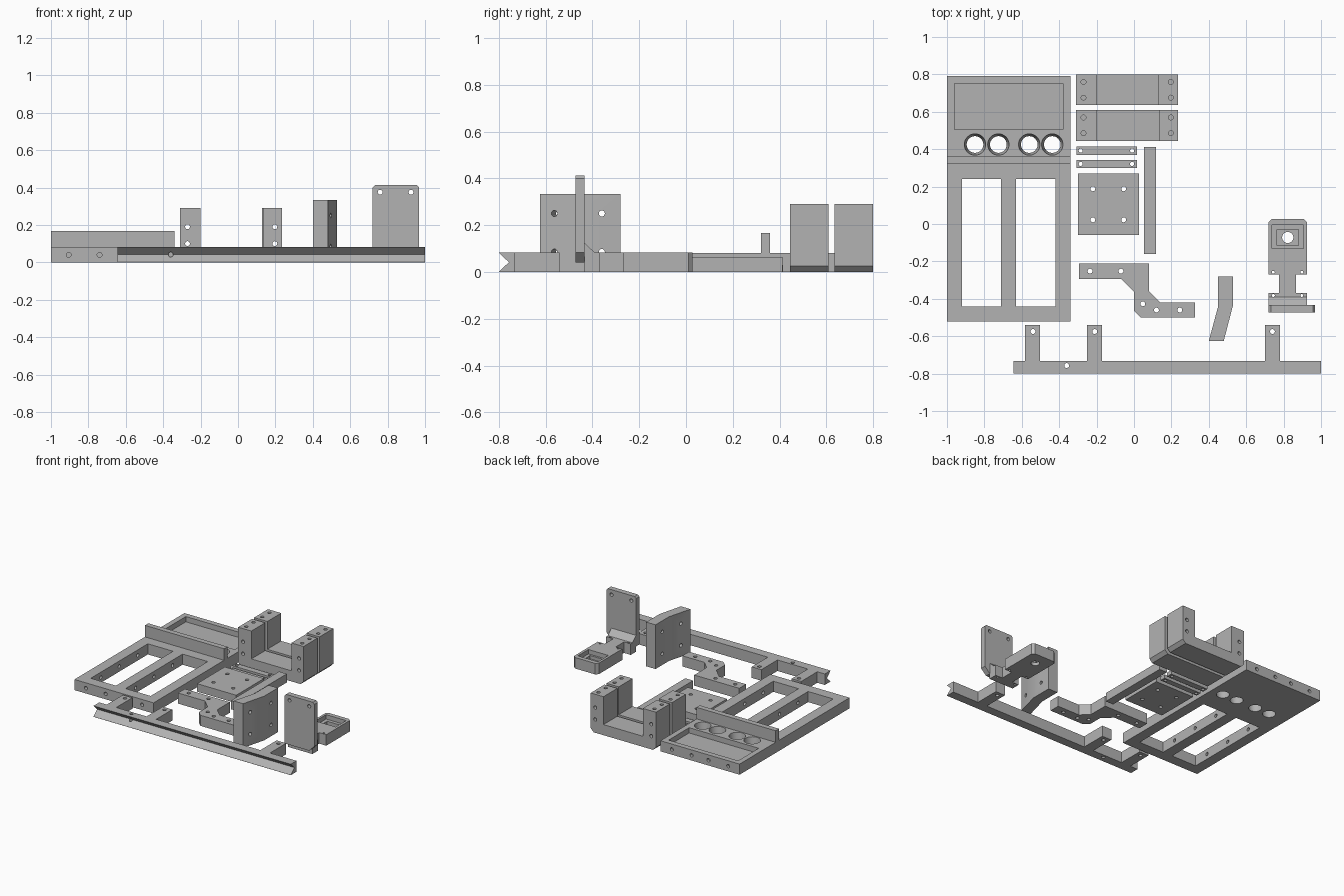
import bpy, bmesh, math
from mathutils import Vector

if "Cube" in bpy.data.objects:
    bpy.data.objects.remove(bpy.data.objects["Cube"])

grey = bpy.data.materials.new("plain_grey")
grey.diffuse_color = (0.45, 0.45, 0.45, 1)
grey.use_nodes = True
grey.node_tree.nodes["Principled BSDF"].inputs["Base Color"].default_value = grey.diffuse_color


def add_prism(bm, pts, lo, hi, axis="z"):
    """Extrude a 2D outline along an axis."""
    place = {"x": lambda a, b, h: (h, a, b),
             "y": lambda a, b, h: (a, h, b),
             "z": lambda a, b, h: (a, b, h)}[axis]
    low = [bm.verts.new(place(a, b, lo)) for a, b in pts]
    top = [bm.verts.new(place(a, b, hi)) for a, b in pts]
    faces = [bm.faces.new(low), bm.faces.new(top)]
    n = len(pts)
    for i in range(n):
        j = (i + 1) % n
        faces.append(bm.faces.new((low[i], low[j], top[j], top[i])))
    bmesh.ops.recalc_face_normals(bm, faces=faces)


def rect(x0, x1, y0, y1):
    return [(x0, y0), (x1, y0), (x1, y1), (x0, y1)]


def add_box(bm, x0, x1, y0, y1, z0, z1):
    add_prism(bm, rect(x0, x1, y0, y1), z0, z1)


def add_hole(bm, start, end, r, r_end=None, n=24):
    """Cylinder or cone between two points."""
    a, b = Vector(start), Vector(end)
    d = b - a
    mat = d.to_track_quat("Z", "Y").to_matrix().to_4x4()
    mat.translation = (a + b) / 2
    bmesh.ops.create_cone(bm, cap_ends=True, segments=n, radius1=r,
                          radius2=r if r_end is None else r_end,
                          depth=d.length, matrix=mat)


def drill(bm, spots, r=0.013):
    for x, y in spots:
        add_hole(bm, (x, y, -0.05), (x, y, 0.5), r)


def to_object(name, bm):
    me = bpy.data.meshes.new(name)
    bm.to_mesh(me)
    bm.free()
    ob = bpy.data.objects.new(name, me)
    bpy.context.collection.objects.link(ob)
    return ob


def finish(name, solid, cut=None):
    ob = to_object(name, solid)
    if cut:
        cutter = to_object("cutter", cut)
        mod = ob.modifiers.new("cut", "BOOLEAN")
        mod.operation, mod.solver = "DIFFERENCE", "EXACT"
        mod.use_self = True
        mod.object = cutter
        dg = bpy.context.evaluated_depsgraph_get()
        me = bpy.data.meshes.new_from_object(ob.evaluated_get(dg))
        ob.modifiers.clear()
        ob.data = me
        bpy.data.objects.remove(cutter)
    ob.data.materials.clear()
    ob.data.materials.append(grey)
    bpy.ops.object.select_all(action="DESELECT")
    ob.select_set(True)
    bpy.context.view_layer.objects.active = ob
    bpy.ops.object.shade_smooth_by_angle(angle=math.radians(25))
    return ob


# Large frame with two windows, tray recess and four tapered holes
s, c = bmesh.new(), bmesh.new()
add_box(s, -1, -0.34, -0.52, 0.79, 0, 0.08)
for x0, x1 in ((-0.92, -0.71), (-0.63, -0.42)):
    add_box(c, x0, x1, -0.44, 0.24, -0.1, 0.2)
add_box(c, -0.96, -0.38, 0.505, 0.75, 0.04, 0.2)
for x in (-0.85, -0.725, -0.56, -0.437):
    add_hole(c, (x, 0.425, -0.004), (x, 0.425, 0.084), 0.044, 0.058, 32)
for x in (-0.905, -0.74, -0.60, -0.435):
    add_hole(c, (x, -0.6, 0.04), (x, -0.46, 0.04), 0.013)
    add_hole(c, (x, 0.77, 0.04), (x, 0.9, 0.04), 0.013)
for y in (-0.32, -0.1, 0.12):
    add_hole(c, (-0.95, y, 0.04), (-0.39, y, 0.04), 0.013)
finish("frame", s, c)

# Raised wall across the frame
s = bmesh.new()
add_box(s, -1, -0.34, 0.32, 0.36, 0.08, 0.167)
finish("frame_wall", s)

# Two U-shaped brackets with chamfered lower corners
for name, y0, y1, inner in (("rear_u_bracket", 0.635, 0.80, 0.128),
                            ("front_u_bracket", 0.445, 0.61, 0.134)):
    s, c = bmesh.new(), bmesh.new()
    add_prism(s, [(-0.285, 0), (0.21, 0), (0.235, 0.025), (0.235, 0.29),
                  (inner, 0.29), (inner, 0.08), (-0.2, 0.08),
                  (-0.2, 0.29), (-0.31, 0.29), (-0.31, 0.025)], y0, y1, "y")
    mid = (y0 + y1) / 2
    for x in (-0.27, 0.197):
        for y in (mid - 0.042, mid + 0.042):
            add_hole(c, (x, y, 0.24), (x, y, 0.35), 0.013)
        for z in (0.10, 0.19):
            add_hole(c, (x, y0 - 0.1, z), (x, y1 + 0.1, z), 0.013)
    finish(name, s, c)

# Two thin strips
for name, y0, y1 in (("rear_strip", 0.37, 0.415), ("front_strip", 0.30, 0.342)):
    s, c = bmesh.new(), bmesh.new()
    add_box(s, -0.307, 0.015, y0, y1, 0, 0.03)
    drill(c, [(-0.285, (y0 + y1) / 2), (-0.01, (y0 + y1) / 2)], 0.011)
    finish(name, s, c)

# Square mounting plate
s, c = bmesh.new(), bmesh.new()
add_box(s, -0.30, 0.027, -0.06, 0.27, 0, 0.06)
drill(c, [(x, y) for x in (-0.22, -0.055) for y in (0.022, 0.188)])
finish("square_plate", s, c)

# Plain bar
s = bmesh.new()
add_box(s, 0.053, 0.118, -0.16, 0.413, 0, 0.065)
finish("plain_bar", s)

# Stepped bracket
s, c = bmesh.new(), bmesh.new()
add_prism(s, [(-0.295, -0.212), (-0.295, -0.293), (-0.07, -0.293),
              (0, -0.362), (0, -0.465), (0.037, -0.5), (0.325, -0.5),
              (0.325, -0.42), (0.14, -0.42), (0.08, -0.36),
              (0.08, -0.212)], 0, 0.08)
drill(c, [(-0.235, -0.252), (-0.07, -0.252), (0.047, -0.427),
          (0.12, -0.46), (0.245, -0.46)])
finish("stepped_bracket", s, c)

# Tall bent plate, drilled square to each half
s, c = bmesh.new(), bmesh.new()
add_prism(s, [(0.45, -0.28), (0.45, -0.44), (0.40, -0.625), (0.48, -0.625),
              (0.528, -0.44), (0.528, -0.28)], 0, 0.333)
for z in (0.085, 0.25):
    add_hole(c, (0.35, -0.36, z), (0.65, -0.36, z), 0.013)
    add_hole(c, (0.36, -0.526, z), (0.56, -0.58, z), 0.013)
finish("bent_plate", s, c)

# Grooved rail with three tabs
s, c = bmesh.new(), bmesh.new()
outline = [(1, -0.732), (1, -0.80), (-0.645, -0.80), (-0.645, -0.732)]
for x0, x1 in ((-0.582, -0.503), (-0.25, -0.17), (0.70, 0.78)):
    outline += [(x0, -0.732), (x0, -0.54), (x1, -0.54), (x1, -0.732)]
add_prism(s, outline, 0, 0.083)
add_prism(c, [(-0.81, -0.0085), (-0.757, 0.0415), (-0.81, 0.0915)],
          -0.8, 1.2, "x")
drill(c, [(-0.54, -0.575), (-0.21, -0.575), (0.74, -0.575), (-0.36, -0.757)])
add_hole(c, (-0.36, -0.85, 0.0415), (-0.36, -0.745, 0.0415), 0.013)
finish("grooved_rail", s, c)

# Holder body with neck, stepped pocket and hole
s, c = bmesh.new(), bmesh.new()
add_prism(s, [(0.72, -0.435), (0.925, -0.435), (0.925, -0.37), (0.866, -0.37),
              (0.866, -0.27), (0.925, -0.27), (0.925, 0.01), (0.907, 0.028),
              (0.738, 0.028), (0.72, 0.01), (0.72, -0.27), (0.776, -0.27),
              (0.776, -0.37), (0.72, -0.37)], 0, 0.083)
add_box(c, 0.738, 0.905, -0.13, -0.005, 0.05, 0.2)
add_box(c, 0.765, 0.88, -0.115, -0.03, 0.025, 0.2)
add_hole(c, (0.822, -0.072, -0.1), (0.822, -0.072, 0.2), 0.03)
drill(c, [(x, y) for x in (0.745, 0.897) for y in (-0.258, -0.382)], 0.008)
finish("holder_body", s, c)

# Sloped fillet joining the holder to its upright plate
s = bmesh.new()
add_prism(s, [(-0.435, 0.083), (-0.39, 0.083), (-0.435, 0.125)],
          0.72, 0.925, "x")
finish("holder_fillet", s)

# Upright plate with clipped corners and two holes
s, c = bmesh.new(), bmesh.new()
add_prism(s, [(0.72, 0.04), (0.925, 0.04), (0.968, 0.083), (0.968, 0.40),
              (0.956, 0.413), (0.732, 0.413), (0.72, 0.40)],
          -0.473, -0.433, "y")
for x in (0.76, 0.925):
    add_hole(c, (x, -0.6, 0.375), (x, -0.3, 0.375), 0.013)
finish("upright_plate", s, c)
